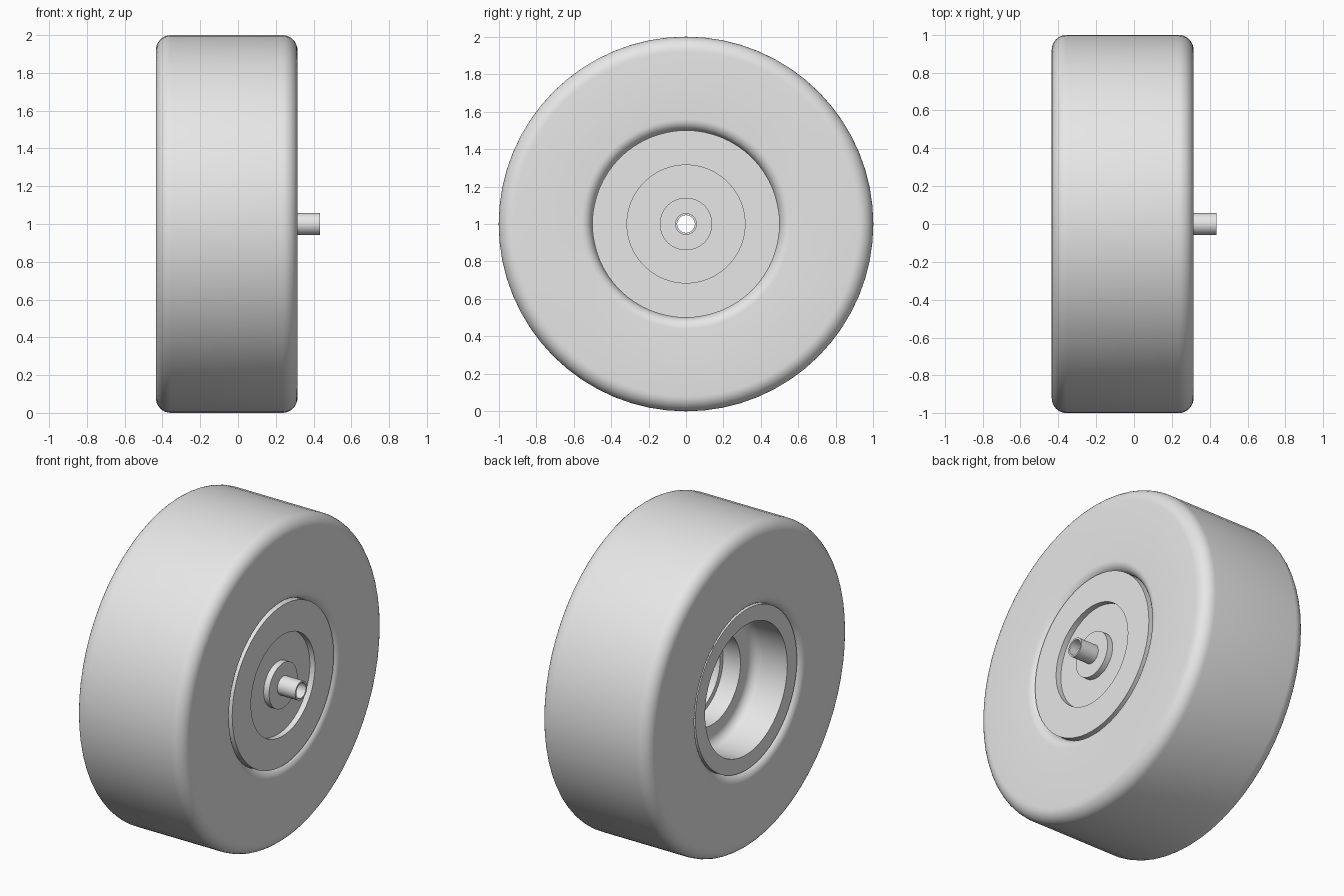
import bpy, bmesh
from math import sin, cos, pi, radians
from mathutils import Vector

SEGMENTS = 64
cube = bpy.data.objects.get("Cube")
if cube:
    bpy.data.objects.remove(cube, do_unlink=True)

grey = bpy.data.materials.new("light_grey")
grey.use_nodes = True
grey.diffuse_color = (0.8, 0.8, 0.8, 1)
grey.node_tree.nodes["Principled BSDF"].inputs["Base Color"].default_value = grey.diffuse_color


def arc(x, r, radius, start, end, steps=8):
    """Points of a rounded corner centred on (x, r)."""
    angles = [radians(start + (end - start) * i / steps) for i in range(steps + 1)]
    return [(x + radius * cos(a), r + radius * sin(a)) for a in angles]


def lathe(name, profile):
    """Revolve a closed (x, radius) profile around the wheel axis."""
    bm = bmesh.new()
    verts = [bm.verts.new((x, 0, r)) for x, r in profile]
    edges = [bm.edges.new((v, verts[(i + 1) % len(verts)])) for i, v in enumerate(verts)]
    bmesh.ops.spin(bm, geom=verts + edges, cent=(0, 0, 0), axis=(1, 0, 0),
                   angle=2 * pi, steps=SEGMENTS, use_merge=True)
    bmesh.ops.remove_doubles(bm, verts=bm.verts, dist=0.0001)
    bmesh.ops.recalc_face_normals(bm, faces=bm.faces)
    bmesh.ops.translate(bm, verts=bm.verts, vec=Vector((0, 0, 1)))
    mesh = bpy.data.meshes.new(name)
    bm.to_mesh(mesh)
    bm.free()
    mesh.materials.append(grey)
    obj = bpy.data.objects.new(name, mesh)
    bpy.context.collection.objects.link(obj)
    bpy.ops.object.select_all(action='DESELECT')
    obj.select_set(True)
    bpy.context.view_layer.objects.active = obj
    bpy.ops.object.shade_smooth_by_angle(angle=radians(35))
    return obj


# Tyre: wide band with rounded shoulders and rounded lips at the rim
inner, outer = -0.435, 0.315
shoulder, lip = 0.08, 0.06
lathe("tyre",
      arc(outer - lip, 0.5 + lip, lip, 270, 360)
      + arc(outer - shoulder, 1 - shoulder, shoulder, 0, 90)
      + arc(inner + shoulder, 1 - shoulder, shoulder, 90, 180)
      + arc(inner + lip, 0.5 + lip, lip, 180, 270))

# Rim: shallow dish on the outer face, deep stepped well on the inner face
lathe("rim",
      [(0.275, 0.05), (0.275, 0.315), (0.31, 0.315), (0.31, 0.5),
       (-0.415, 0.5), (-0.415, 0.405)]
      + arc(-0.24, 0.345, 0.06, 90, 0)
      + [(-0.18, 0.28), (-0.06, 0.28), (-0.06, 0.25), (0.22, 0.25), (0.22, 0.05)])

# Hub cap disc around the axle
lathe("hub", [(0.26, 0.05), (0.26, 0.14), (0.312, 0.14), (0.312, 0.05)])

# Hollow axle stub
lathe("axle_tube", [(0.21, 0.047), (0.21, 0.058), (0.435, 0.058), (0.435, 0.047)])
